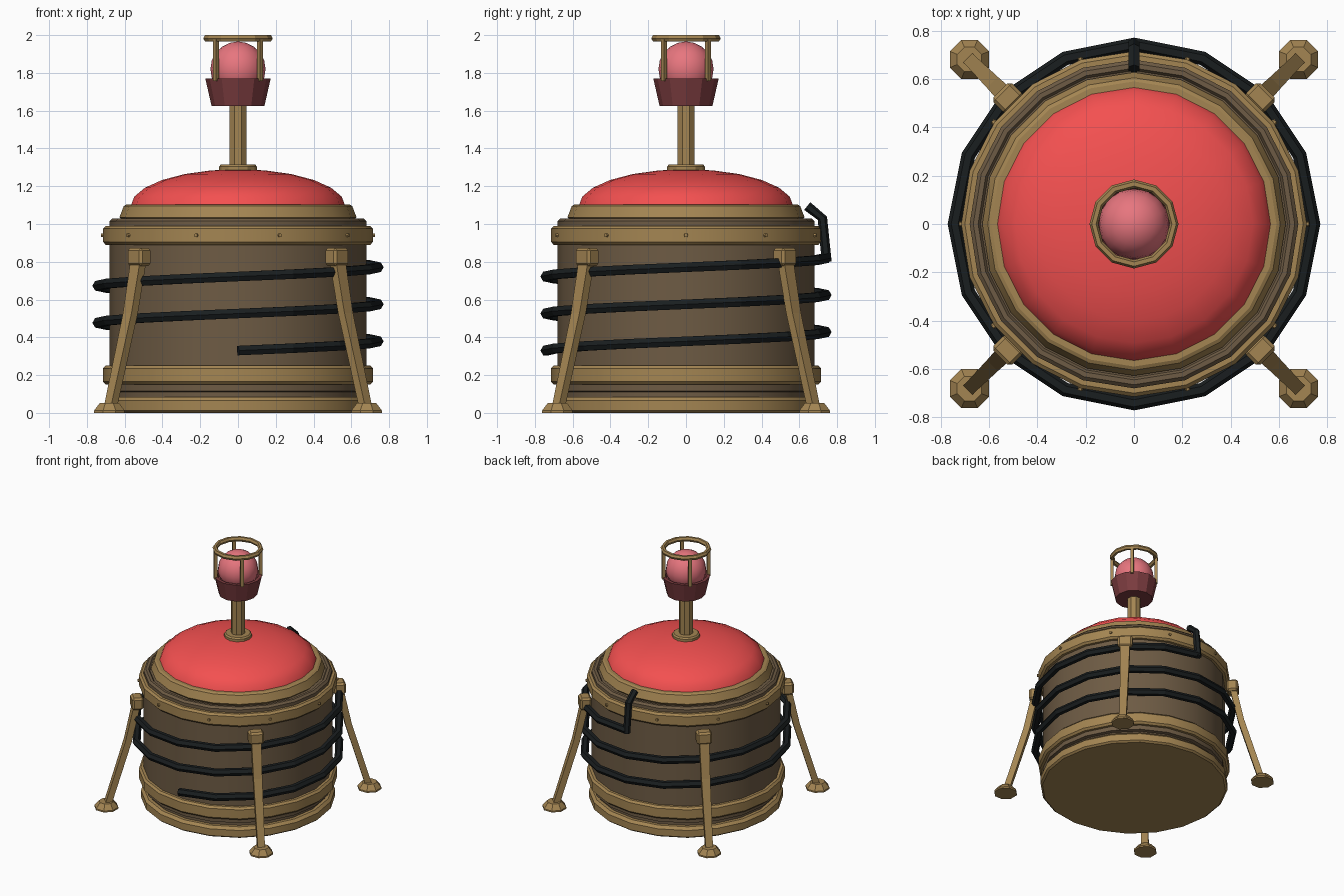
import bpy, bmesh
from math import sin, cos, pi, radians
from mathutils import Vector, Matrix

if "Cube" in bpy.data.objects:
    bpy.data.objects.remove(bpy.data.objects["Cube"])


def material(name, rgb):
    m = bpy.data.materials.new(name)
    m.diffuse_color = (*rgb, 1)
    m.use_nodes = True
    m.node_tree.nodes["Principled BSDF"].inputs["Base Color"].default_value = m.diffuse_color
    return m


BRASS = material("brass", (0.37, 0.235, 0.085))
WOOD = material("brown", (0.155, 0.105, 0.058))
RUBBER = material("black_rubber", (0.010, 0.013, 0.014))
RED = material("red", (0.90, 0.08, 0.08))
MAROON = material("maroon", (0.20, 0.045, 0.05))
PINK = material("pink", (0.80, 0.18, 0.21))


def finish(name, bm, mat, smooth=None):
    bmesh.ops.recalc_face_normals(bm, faces=bm.faces)
    me = bpy.data.meshes.new(name)
    bm.to_mesh(me)
    bm.free()
    ob = bpy.data.objects.new(name, me)
    bpy.context.collection.objects.link(ob)
    me.materials.append(mat)
    if smooth:
        bpy.ops.object.select_all(action='DESELECT')
        ob.select_set(True)
        bpy.context.view_layer.objects.active = ob
        bpy.ops.object.shade_smooth_by_angle(angle=radians(smooth))
    return ob


def loft(bm, rings, closed=False):
    """Skin a list of equal-length point rings; cap the ends unless closed."""
    vs = [[bm.verts.new(p) for p in r] for r in rings]
    n = len(vs[0])
    for a, b in zip(vs, vs[1:] + ([vs[0]] if closed else [])):
        for i in range(n):
            j = (i + 1) % n
            bm.faces.new((a[i], a[j], b[j], b[i]))
    if not closed:
        bm.faces.new(vs[0])
        bm.faces.new(vs[-1])


def lathe(name, profile, mat, n=20, smooth=25, closed=False, at=(0, 0), off=0.0):
    bm = bmesh.new()
    loft(bm, [[(at[0] + r * cos(2 * pi * i / n + off), at[1] + r * sin(2 * pi * i / n + off), z)
               for i in range(n)] for r, z in profile], closed)
    return finish(name, bm, mat, smooth)


def tube(name, pts, rad, mat, n=6):
    pts = [Vector(p) for p in pts]
    rings = []
    for i, p in enumerate(pts):
        t = (pts[min(i + 1, len(pts) - 1)] - pts[max(i - 1, 0)]).normalized()
        out = Vector((p.x, p.y, 0)).normalized()
        u = (out - t * out.dot(t)).normalized()
        w = t.cross(u)
        rings.append([p + rad * (u * cos(2 * pi * k / n) + w * sin(2 * pi * k / n)) for k in range(n)])
    bm = bmesh.new()
    loft(bm, rings)
    return finish(name, bm, mat)


def box(name, size, loc, angle, mat, bevel=0.0):
    bm = bmesh.new()
    bmesh.ops.create_cube(bm, size=1)
    bmesh.ops.scale(bm, vec=size, verts=bm.verts)
    if bevel:
        bmesh.ops.bevel(bm, geom=bm.edges[:], offset=bevel, segments=1, affect='EDGES')
    bmesh.ops.transform(bm, matrix=Matrix.Translation(loc) @ Matrix.Rotation(angle, 4, 'Z'), verts=bm.verts)
    return finish(name, bm, mat)


# Drum body with stepped lid
lathe("drum_body", [(0.655, 0.06), (0.655, 0.11), (0.68, 0.115), (0.68, 1.015),
                    (0.665, 1.03), (0.645, 1.03), (0.635, 1.015), (0.60, 1.015)], WOOD)

# Brass base, hoops and dome collar
lathe("base_ring", [(0.685, 0), (0.70, 0.012), (0.70, 0.065), (0.68, 0.085), (0.60, 0.085)], BRASS)
for name, z in (("lower_hoop", 0.15), ("upper_hoop", 0.89)):
    lathe(name, [(0.66, z), (0.70, z), (0.715, z + 0.015), (0.715, z + 0.085),
                 (0.70, z + 0.10), (0.66, z + 0.10)], BRASS, closed=True)
lathe("dome_collar", [(0.60, 1.01), (0.628, 1.035), (0.622, 1.05), (0.605, 1.095),
                      (0.59, 1.103), (0.55, 1.103)], BRASS)

# Hoop bolts
for k in range(10):
    a = 2 * pi * k / 10
    bm = bmesh.new()
    bmesh.ops.create_cone(bm, cap_ends=True, segments=6, radius1=0.014, radius2=0.010, depth=0.03)
    bmesh.ops.transform(bm, verts=bm.verts, matrix=Matrix.Rotation(a, 4, 'Z')
                        @ Matrix.Translation((0.71, 0, 0.94)) @ Matrix.Rotation(pi / 2, 4, 'Y'))
    finish("hoop_bolt", bm, BRASS)

# Red dome
dome = [(0.568 * cos(t), 1.095 + 0.195 * sin(t)) for t in [k * pi / 12 for k in range(6)]]
lathe("dome", dome + [(0.003, 1.29)], RED, smooth=40)

# Lamp mast, cup, bulb and cage
lathe("mast_flange", [(0.10, 1.27), (0.10, 1.305), (0.09, 1.315), (0.04, 1.315)], BRASS, 12)
lathe("mast", [(0.05, 1.28), (0.05, 1.64)], BRASS, 8, None, off=pi / 8)
lathe("lamp_cup", [(0.14, 1.625), (0.173, 1.77), (0.148, 1.77), (0.14, 1.745)], MAROON, 12)
bm = bmesh.new()
bmesh.ops.create_uvsphere(bm, u_segments=16, v_segments=10, radius=0.146)
bmesh.ops.translate(bm, vec=(0, 0, 1.82), verts=bm.verts)
finish("lamp_bulb", bm, PINK, 50)
lathe("cage_ring", [(0.166 + 0.018 * cos(k * pi / 3), 1.983 + 0.0196 * sin(k * pi / 3))
                    for k in range(6)], BRASS, 12, None, closed=True)
for k in range(4):
    a = pi / 4 + k * pi / 2
    box("cage_post", (0.024, 0.024, 0.22), (0.165 * cos(a), 0.165 * sin(a), 1.867), a, BRASS)

# Coiled hose: two and a half turns, then up onto the lid
hose = []
for i in range(41):
    a = -pi / 2 + 2 * pi * i / 16
    hose.append((0.742 * cos(a), 0.742 * sin(a), 0.33 + 0.49 * i / 40))
tube("coiled_hose", hose, 0.029, RUBBER)
tube("hose_end", [(0, 0.745, 0.80), (0, 0.722, 1.03), (0, 0.642, 1.095)], 0.026, RUBBER)

# Four splayed legs with clamps and feet
for k in range(4):
    a = pi / 4 + k * pi / 2
    u, w = Vector((cos(a), sin(a), 0)), Vector((-sin(a), cos(a), 0))
    bm = bmesh.new()
    loft(bm, [[u * (r + sx * d) + w * (sy * h) + Vector((0, 0, z))
               for sx, sy in ((-1, -1), (1, -1), (1, 1), (-1, 1))]
              for r, z, d, h in ((0.955, 0.03, 0.024, 0.026), (0.805, 0.53, 0.024, 0.032),
                                 (0.742, 0.82, 0.024, 0.036))])
    finish("leg", bm, BRASS)
    box("leg_clamp", (0.085, 0.11, 0.095), u * 0.74 + Vector((0, 0, 0.825)), a, BRASS, 0.014)
    lathe("leg_foot", [(0.088, 0), (0.088, 0.012), (0.055, 0.052)], BRASS, 8, None,
          at=(u.x * 0.963, u.y * 0.963), off=pi / 8)
